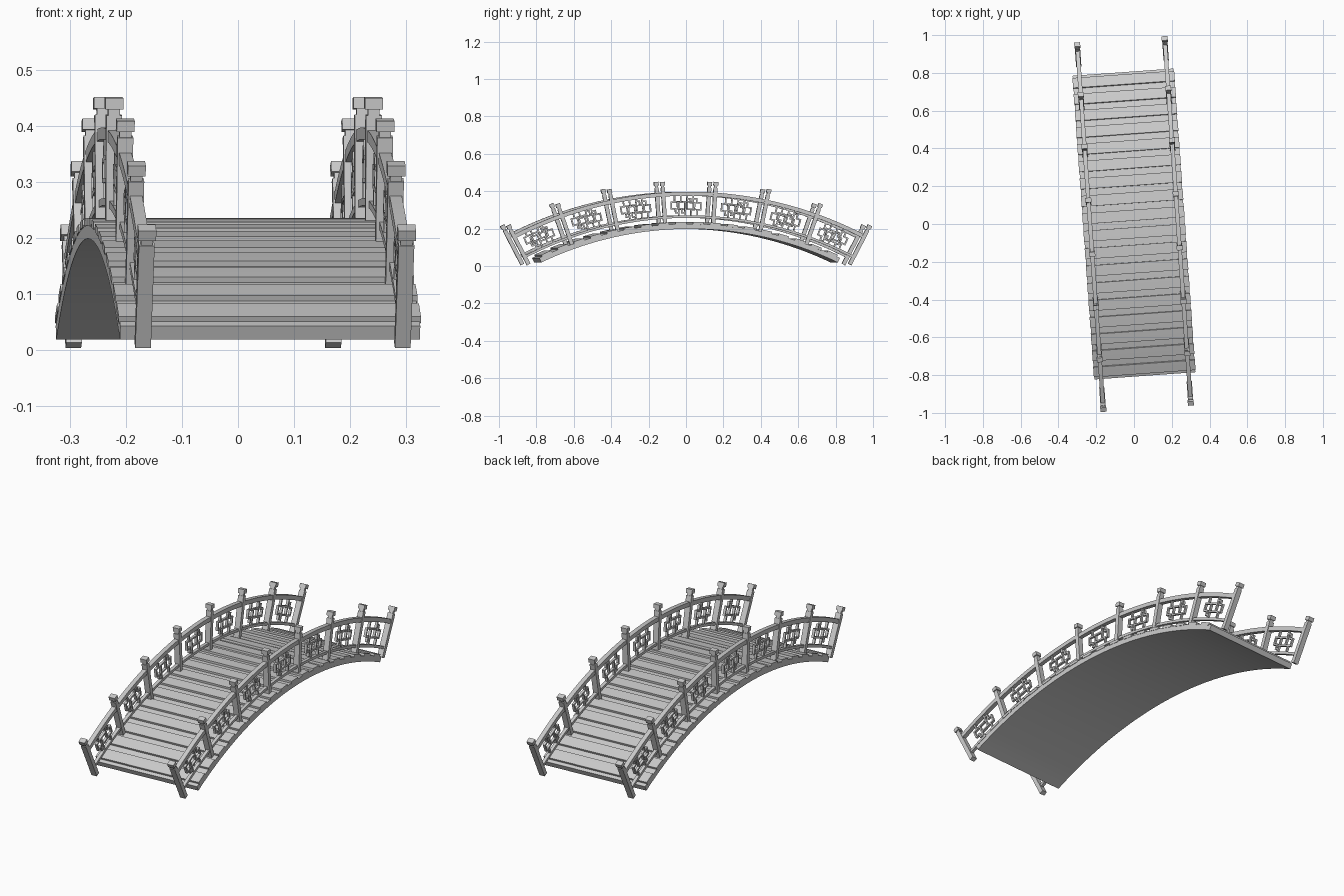
import bpy, bmesh
from math import sin, cos, radians
from mathutils import Matrix

if "Cube" in bpy.data.objects:
    bpy.data.objects.remove(bpy.data.objects["Cube"])

CZ = -1.646                      # height of the common arc centre
TURN = Matrix.Rotation(radians(4.1), 4, 'Z')
STEP = 7.85                      # degrees between posts
RAIL_X = 0.232
DECK_X = 0.268
MID_R = 1.969                    # middle radius of the lattice panels


def arc_box(bm, a0, a1, r0, r1, x0, x1, n=1):
    """Block bent along the arch: angles in degrees, radii, x range."""
    rings = []
    for i in range(n + 1):
        a = radians(a0 + (a1 - a0) * i / n)
        rings.append([bm.verts.new((x, r * sin(a), CZ + r * cos(a)))
                      for x, r in ((x0, r0), (x1, r0), (x1, r1), (x0, r1))])
    for p, q in zip(rings, rings[1:]):
        for k in range(4):
            j = (k + 1) % 4
            bm.faces.new((p[k], p[j], q[j], q[k]))
    bm.faces.new(rings[0][::-1])
    bm.faces.new(rings[-1])


def block(bm, a, size_t, r0, r1, x, size_x):
    """Straight radial block standing at angle a."""
    m = (Matrix.Translation((x, 0, CZ)) @ Matrix.Rotation(radians(-a), 4, 'X')
         @ Matrix.Translation((0, 0, (r0 + r1) / 2))
         @ Matrix.Diagonal((size_x, size_t, r1 - r0, 1)))
    bmesh.ops.create_cube(bm, size=1, matrix=m)


def finish(bm, name):
    bm.transform(TURN)
    bmesh.ops.recalc_face_normals(bm, faces=bm.faces)
    me = bpy.data.meshes.new(name)
    bm.to_mesh(me)
    bm.free()
    ob = bpy.data.objects.new(name, me)
    bpy.context.collection.objects.link(ob)
    bpy.ops.object.select_all(action='DESELECT')
    ob.select_set(True)
    bpy.context.view_layer.objects.active = ob
    bpy.ops.object.shade_smooth_by_angle(angle=radians(25))


# Arched deck slab
bm = bmesh.new()
arc_box(bm, -25.5, 25.5, 1.845, 1.872, -DECK_X, DECK_X, 48)
finish(bm, "deck_arch")

# Raised planks across the deck
bm = bmesh.new()
count = 18
pitch = 51.0 / count
for i in range(count):
    a = -25.5 + pitch * (i + 0.5)
    arc_box(bm, a - pitch * 0.31, a + pitch * 0.31, 1.868, 1.882,
            -DECK_X - 0.002, DECK_X + 0.002, 2)
finish(bm, "deck_planks")

# Lattice bars of one panel: u range, v range from the panel centre
T = 0.004
half = [
    (0.018, 0.026, -0.024, 0.054),     # upright of the pinwheel
    (-0.026, 0.026, 0.016, 0.024),     # ring top
    (0.022, 0.066, -0.024, -0.016),    # arm to the outer hook
    (0.058, 0.066, -0.024, 0.016),     # outer hook
    (0.036, 0.066, 0.012, 0.020),      # hook return
    (0.036, 0.044, 0.012, 0.038),      # upper step
    (0.022, 0.044, 0.034, 0.042),      # upper tie
    (0.040, 0.048, -0.056, -0.020),    # foot
]
bars = half + [(-u1, -u0, -v1, -v0) for u0, u1, v0, v1 in half]

for side, label in ((-1, "left"), (1, "right")):
    x = side * RAIL_X
    # Posts with neck and cap
    bm = bmesh.new()
    for i in range(8):
        a = (i - 3.5) * STEP
        block(bm, a, 0.021, 1.865, 2.070, x, 0.028)
        block(bm, a, 0.016, 2.065, 2.083, x, 0.021)
        block(bm, a, 0.025, 2.081, 2.101, x, 0.032)
    finish(bm, label + "_posts")

    # Handrail and lower rail
    bm = bmesh.new()
    end = 3.5 * STEP
    arc_box(bm, -end, end, 2.022, 2.043, x - 0.011, x + 0.011, 56)
    arc_box(bm, -end, end, 1.904, 1.917, x - 0.008, x + 0.008, 56)
    finish(bm, label + "_rails")

    # Fretwork panels between the posts
    bm = bmesh.new()
    for i in range(7):
        a = (i - 3) * STEP
        for u0, u1, v0, v1 in bars:
            k = 57.2958 / MID_R
            arc_box(bm, a + u0 * k, a + u1 * k, MID_R + v0, MID_R + v1,
                    x - 0.006, x + 0.006)
    finish(bm, label + "_lattice")
